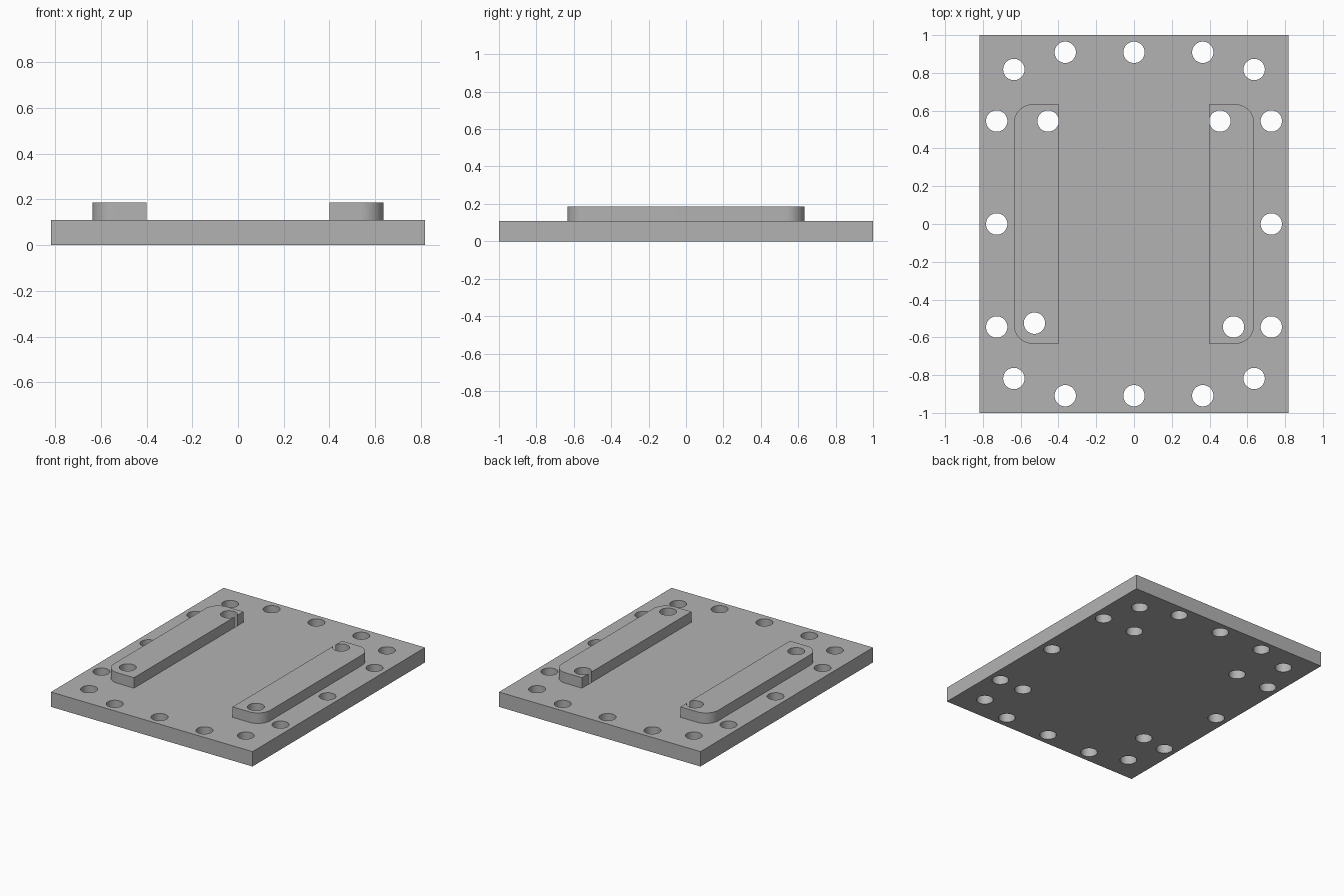
import bpy
import bmesh
from math import cos, sin, radians
from mathutils import Matrix

cube = bpy.data.objects.get("Cube")
if cube:
    bpy.data.objects.remove(cube, do_unlink=True)

HALF_X, HALF_Y = 0.818, 1.0
PLATE_TOP, RAIL_TOP = 0.109, 0.186
RAIL_IN, RAIL_OUT, RAIL_Y, CORNER = 0.4, 0.636, 0.634, 0.1
HOLE_R = 0.0565

grey = bpy.data.materials.new("plain grey")
grey.use_nodes = True
colour = (0.45, 0.45, 0.45, 1)
grey.diffuse_color = colour
grey.node_tree.nodes["Principled BSDF"].inputs["Base Color"].default_value = colour


def add_object(name, bm):
    bmesh.ops.recalc_face_normals(bm, faces=bm.faces[:])
    mesh = bpy.data.meshes.new(name)
    bm.to_mesh(mesh)
    bm.free()
    mesh.materials.append(grey)
    obj = bpy.data.objects.new(name, mesh)
    bpy.context.collection.objects.link(obj)
    return obj


def prism(name, outline, z0, z1):
    bm = bmesh.new()
    face = bm.faces.new([bm.verts.new((x, y, z0)) for x, y in outline])
    top = bmesh.ops.extrude_face_region(bm, geom=[face])["geom"]
    verts = [v for v in top if isinstance(v, bmesh.types.BMVert)]
    bmesh.ops.translate(bm, verts=verts, vec=(0, 0, z1 - z0))
    return add_object(name, bm)


# Base plate
plate = prism("base_plate", [(-HALF_X, -HALF_Y), (HALF_X, -HALF_Y),
                             (HALF_X, HALF_Y), (-HALF_X, HALF_Y)], 0, PLATE_TOP)

# Rails, rounded on their outer corners
steps = 12
arc = [(RAIL_OUT - CORNER + CORNER * cos(radians(90 * i / steps)),
        RAIL_Y - CORNER + CORNER * sin(radians(90 * i / steps))) for i in range(steps + 1)]
half = arc + [(RAIL_IN, RAIL_Y)]
outline = half + [(x, -y) for x, y in reversed(half)]
rails = [prism(name, [(side * x, y) for x, y in outline], PLATE_TOP, RAIL_TOP)
         for name, side in (("left_rail", 1), ("right_rail", -1))]

# Bolt holes round the edge, mirrored, then the dowel holes in the rails
quarter = [(0.636, 0.818), (0.364, 0.909), (0, 0.909), (0.727, 0.545), (0.727, 0)]
holes = {(sx * x, sy * y) for x, y in quarter for sx in (1, -1) for sy in (1, -1)}
holes |= {(0.455, 0.545), (-0.455, 0.545), (0.527, -0.545), (-0.527, -0.525)}
bm = bmesh.new()
for x, y in sorted(holes):
    bmesh.ops.create_cone(bm, cap_ends=True, segments=48, radius1=HOLE_R, radius2=HOLE_R,
                          depth=1, matrix=Matrix.Translation((x, y, 0)))
cutter = add_object("hole_cutter", bm)
cutter.hide_render = True

# Cut the holes and shade the curved walls smooth
for obj in [plate] + rails:
    mod = obj.modifiers.new("holes", "BOOLEAN")
    mod.operation = "DIFFERENCE"
    mod.solver = "EXACT"
    mod.object = cutter
    bpy.ops.object.select_all(action="DESELECT")
    obj.select_set(True)
    bpy.context.view_layer.objects.active = obj
    bpy.ops.object.modifier_apply(modifier=mod.name)
    bpy.ops.object.shade_smooth_by_angle(angle=radians(30))
bpy.data.objects.remove(cutter, do_unlink=True)
